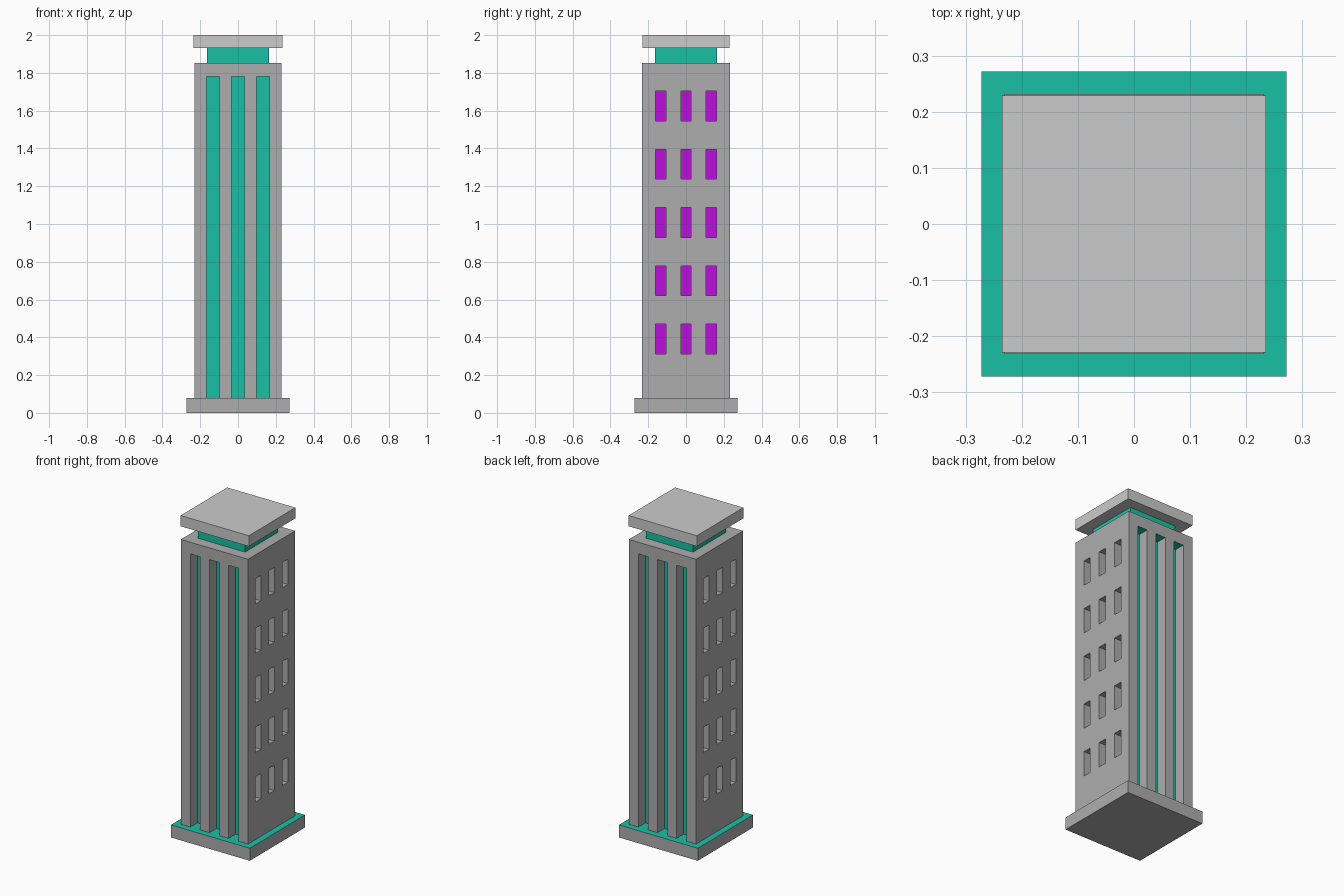
import bpy, bmesh

if "Cube" in bpy.data.objects:
    bpy.data.objects.remove(bpy.data.objects["Cube"])


def material(name, color):
    m = bpy.data.materials.new(name)
    m.diffuse_color = color
    m.use_nodes = True
    m.node_tree.nodes["Principled BSDF"].inputs["Base Color"].default_value = m.diffuse_color
    return m


TEAL = material("teal", (0.01, 0.53, 0.38, 1))
PURPLE = material("purple", (0.48, 0.005, 0.70, 1))
GREY = material("grey", (0.42, 0.42, 0.42, 1))


def boxes(name, specs, mats=(), paint=None):
    """One object from (centre, size) boxes; paint(normal, centre) gives a slot."""
    bm = bmesh.new()
    for c, s in specs:
        verts = bmesh.ops.create_cube(bm, size=1)["verts"]
        bmesh.ops.scale(bm, vec=s, verts=verts)
        bmesh.ops.translate(bm, vec=c, verts=verts)
    bm.normal_update()
    for f in bm.faces:
        if paint:
            f.material_index = paint(f.normal, f.calc_center_median())
    me = bpy.data.meshes.new(name)
    bm.to_mesh(me)
    bm.free()
    for m in mats:
        me.materials.append(m)
    ob = bpy.data.objects.new(name, me)
    bpy.context.collection.objects.link(ob)
    return ob


BASE_TOP, TOWER_TOP, CAP_BOTTOM = 0.078, 1.853, 1.933
CORE = 0.163          # depth of recess backs, also half width of the neck
OUT = 0.30            # cutters reach past the walls
MID, DEEP = (CORE + OUT) / 2, OUT - CORE

# Plinth with a teal upper face
boxes("base", [((0, 0, BASE_TOP / 2), (0.544, 0.544, BASE_TOP))],
      [GREY, TEAL], lambda n, c: int(n.z > 0.5))

# Main shaft
tower = boxes("tower", [((0, 0, (BASE_TOP + TOWER_TOP) / 2),
                         (0.463, 0.464, TOWER_TOP - BASE_TOP))], [GREY])

# Tall slots on front and back: teal backs and ceilings, grey sides
slot_lo, slot_hi = 0.0, 1.78
slots = boxes("slot_cutter",
              [((x, s * MID, (slot_lo + slot_hi) / 2), (0.068, DEEP, slot_hi - slot_lo))
               for s in (-1, 1) for x in (-0.132, 0, 0.132)],
              [GREY, TEAL], lambda n, c: int(abs(n.x) < 0.5))

# Window recesses on both sides: purple backs
windows = boxes("window_cutter",
                [((s * MID, y, 0.391 + 0.3085 * row), (DEEP, 0.055, 0.157))
                 for s in (-1, 1) for y in (-0.133, 0, 0.133) for row in range(5)],
                [GREY, PURPLE], lambda n, c: int(abs(n.x) > 0.5))

for cutter in (slots, windows):
    mod = tower.modifiers.new(cutter.name, "BOOLEAN")
    mod.operation = "DIFFERENCE"
    mod.solver = "EXACT"
    mod.material_mode = "TRANSFER"
    mod.object = cutter
    cutter.hide_render = True
    cutter.hide_set(True)

# Teal neck and overhanging roof slab
boxes("neck", [((0, 0, (TOWER_TOP + CAP_BOTTOM) / 2),
                (2 * CORE, 2 * CORE, CAP_BOTTOM - TOWER_TOP))], [TEAL])
boxes("roof_cap", [((0, 0, (CAP_BOTTOM + 2) / 2), (0.47, 0.458, 2 - CAP_BOTTOM))])
